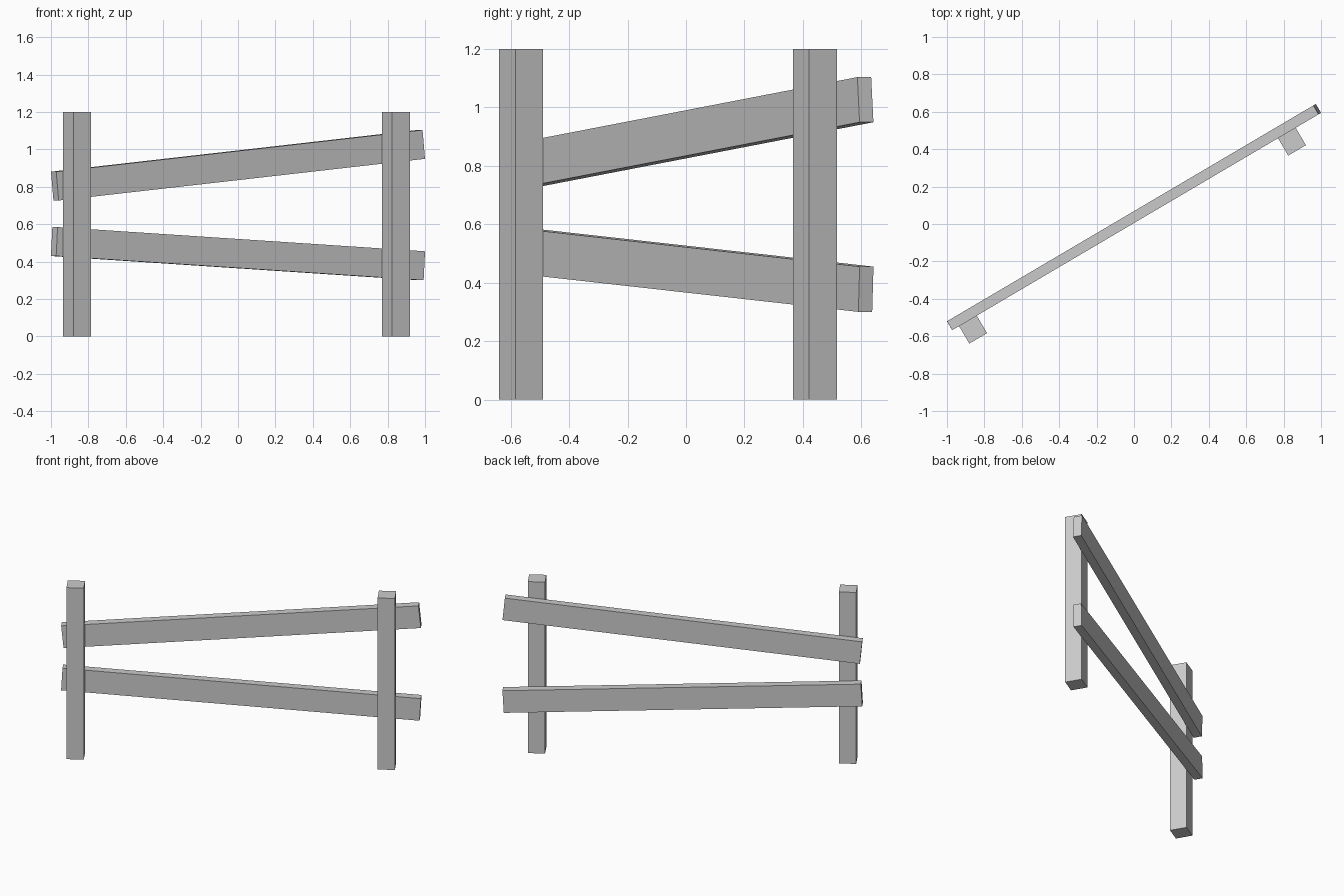
import bpy
from math import radians
from mathutils import Matrix, Vector

if "Cube" in bpy.data.objects:
    bpy.data.objects.remove(bpy.data.objects["Cube"])

YAW = Matrix.Rotation(radians(30.5), 4, 'Z')


def box(name, size, centre, tilt=0.0):
    """Box turned to the fence direction; tilt raises its right end."""
    bpy.ops.mesh.primitive_cube_add(size=1)
    ob = bpy.context.object
    ob.name = name
    pitch = Matrix.Rotation(radians(-tilt), 4, 'Y')
    ob.data.transform(YAW @ pitch @ Matrix.Diagonal((*size, 1)))
    ob.location = Vector(centre)
    return ob


# Square upright posts
for name, x, y in (("left_post", -0.861, -0.564), ("right_post", 0.844, 0.441)):
    box(name, (0.11, 0.11, 1.2), (x, y, 0.6))

# Slanted rails fixed to the back of the posts
for name, z, tilt in (("upper_rail", 0.915, 5.6), ("lower_rail", 0.4425, -3.25)):
    box(name, (2.284, 0.055, 0.155), (0, 0.037, z), tilt)
